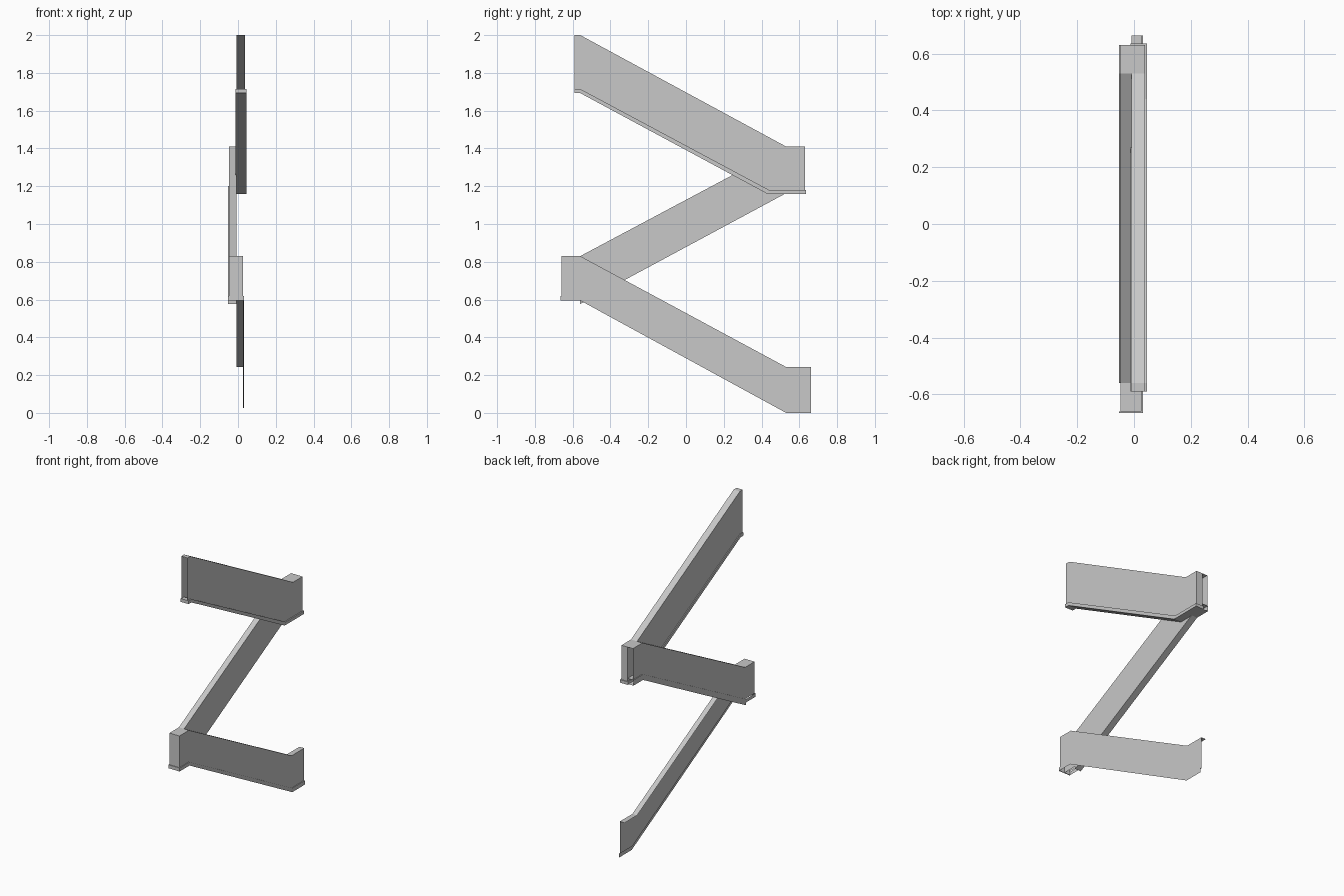
import bpy
import bmesh

cube = bpy.data.objects.get("Cube")
if cube:
    bpy.data.objects.remove(cube, do_unlink=True)

grey = bpy.data.materials.new("plaster_grey")
grey.use_nodes = True
colour = (0.58, 0.58, 0.58, 1)
grey.diffuse_color = colour
grey.node_tree.nodes["Principled BSDF"].inputs["Base Color"].default_value = colour


def shell(name, x0, x1, upper, lower, skip=(), caps="LR"):
    """Extrude a side profile along x. Both paths run from -y to +y.
    Edges are numbered along the upper path, then back along the lower one.
    caps: L closes the x0 side, R closes the x1 side."""
    profile = upper + lower[::-1]
    bm = bmesh.new()
    a = [bm.verts.new((x0, y, z)) for y, z in profile]
    b = [bm.verts.new((x1, y, z)) for y, z in profile]
    n = len(profile)
    for i in range(n):
        if i not in skip:
            j = (i + 1) % n
            bm.faces.new((a[i], b[i], b[j], a[j]))
    if "L" in caps:
        bm.faces.new(a)
    if "R" in caps:
        bm.faces.new(b[::-1])
    mesh = bpy.data.meshes.new(name)
    bm.to_mesh(mesh)
    bm.free()
    mesh.materials.append(grey)
    obj = bpy.data.objects.new(name, mesh)
    bpy.context.collection.objects.link(obj)
    return obj


IN = -0.008   # plane between neighbouring flights

# Upper flight: open at its high end, with a solid trim slab below
ledge = [(-0.59, 1.715), (-0.56, 1.715), (0.44, 1.18), (0.63, 1.18)]
shell("upper_parapet", IN, 0.038,
      [(-0.59, 2.0), (-0.56, 2.0), (0.53, 1.41), (0.63, 1.41)],
      ledge, skip=(4, 5, 6, 7))
shell("upper_trim", -0.013, 0.046,
      ledge[:3] + [(0.636, 1.18)],
      [(-0.59, 1.693), (-0.56, 1.693), (0.43, 1.16), (0.636, 1.16)])

# Middle flight: closed front, open far end and open landing underside
ledge = [(-0.66, 0.618), (-0.56, 0.618), (0.53, 1.2), (0.63, 1.2)]
shell("middle_parapet", -0.047, IN,
      [(-0.66, 0.83), (-0.56, 0.83), (0.53, 1.41), (0.63, 1.41)],
      ledge, skip=(3, 4, 5, 6))
shell("middle_trim", -0.052, IN,
      [(-0.665, 0.618)] + ledge[1:],
      [(-0.665, 0.595), (-0.56, 0.595), (-0.56, 0.577), (0.53, 1.163), (0.63, 1.163)],
      skip=(0, 3, 7))

# Lower flight: outer wall, top and closed front only
ledge = [(-0.66, 0.618), (-0.56, 0.618), (0.53, 0.027), (0.663, 0.027)]
shell("lower_parapet", IN, 0.027,
      [(-0.66, 0.83), (-0.56, 0.83), (0.53, 0.243), (0.663, 0.243)],
      ledge, skip=(3, 4, 5, 6), caps="R")
shell("lower_trim", 0.027, 0.032,
      ledge,
      [(-0.66, 0.595), (-0.56, 0.595), (0.53, 0.0), (0.663, 0.0)],
      skip=(3, 4, 5, 6), caps="R")

# Trim strip across the front of the lower landing
shell("landing_trim", -0.052, 0.032,
      [(-0.665, 0.618), (-0.66, 0.618)],
      [(-0.665, 0.595), (-0.66, 0.595)])
